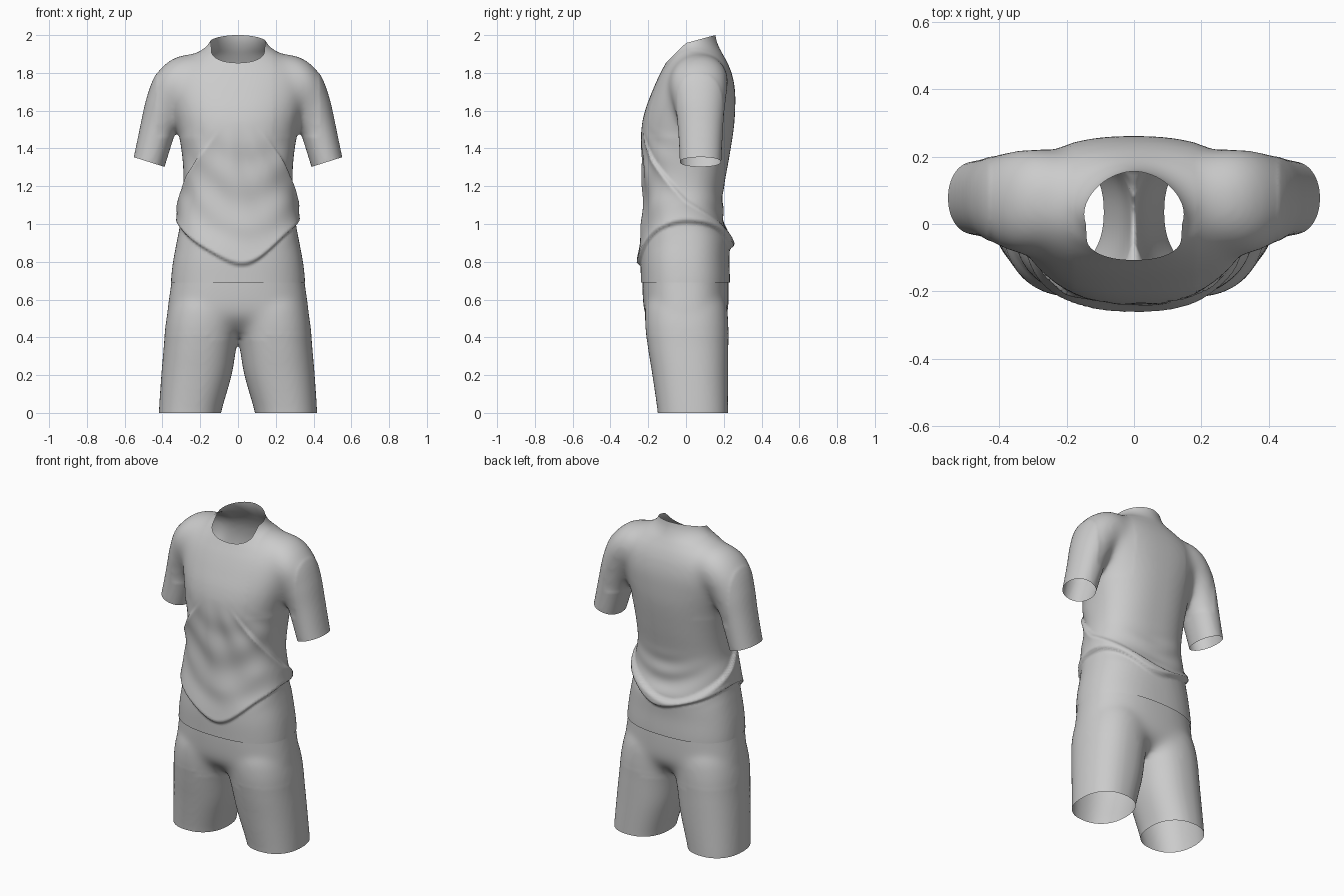
import bpy, bmesh, math
from mathutils import Vector

cube = bpy.data.objects.get("Cube")
if cube:
    bpy.data.objects.remove(cube, do_unlink=True)

fabric = bpy.data.materials.new("light_grey_fabric")
fabric.use_nodes = True
GREY = (0.6, 0.6, 0.6, 1)
fabric.diffuse_color = GREY
fabric.node_tree.nodes["Principled BSDF"].inputs["Base Color"].default_value = GREY
SIDES = 64


def spow(v, p):
    return math.copysign(abs(v) ** p, v)


def smoothstep(a, b, v):
    t = min(max((v - a) / (b - a), 0), 1)
    return t * t * (3 - 2 * t)


def flow(rows, steps=6):
    """Smooth curve through rows of section values."""
    rows = [rows[0]] + rows + [rows[-1]]
    out = []
    for p, q, r, s in zip(rows, rows[1:], rows[2:], rows[3:]):
        for k in range(steps):
            t = k / steps
            out.append([b + t / 2 * (c - a + t * (2 * a - 5 * b + 4 * c - d + t * (3 * (b - c) + d - a)))
                        for a, b, c, d in zip(p, q, r, s)])
    return out + [rows[-1]]


def loft(bm, sections):
    """Closed tube through sections of (centre, across vector, depth vector, roundness power)."""
    rings = []
    for c, u, w, power in sections:
        ring = []
        for i in range(SIDES):
            a = math.tau * i / SIDES
            ring.append(bm.verts.new(c + u * spow(math.cos(a), power) + w * spow(math.sin(a), power)))
        rings.append(ring)
    faces = [bm.faces.new(rings[0]), bm.faces.new(rings[-1])]
    for r, s in zip(rings, rings[1:]):
        for i in range(SIDES):
            j = (i + 1) % SIDES
            faces.append(bm.faces.new((r[i], r[j], s[j], s[i])))
    bmesh.ops.recalc_face_normals(bm, faces=faces)


def level(z, x0, x1, front, back, power):
    """Horizontal section given by its extents."""
    return (Vector(((x0 + x1) / 2, (front + back) / 2, z)),
            Vector(((x1 - x0) / 2, 0, 0)), Vector((0, (back - front) / 2, 0)), power)


def fuse(name, bm):
    """Blend overlapping tubes into one skin and return it for shaping."""
    me = bpy.data.meshes.new(name)
    bm.to_mesh(me)
    bm.free()
    ob = bpy.data.objects.new(name, me)
    bpy.context.scene.collection.objects.link(ob)
    rm = ob.modifiers.new("skin", 'REMESH')
    rm.mode = 'VOXEL'
    rm.voxel_size = 0.011
    sm = ob.modifiers.new("soften", 'SMOOTH')
    sm.factor = 0.5
    sm.iterations = 10
    bpy.context.view_layer.update()
    skin = bpy.data.meshes.new_from_object(ob.evaluated_get(bpy.context.evaluated_depsgraph_get()))
    ob.modifiers.clear()
    ob.data = skin
    out = bmesh.new()
    out.from_mesh(skin)
    return ob, out


def relax(bm, where, rounds):
    """Round off the joins between tubes."""
    verts = [v for v in bm.verts if where(v.co)]
    for _ in range(rounds):
        bmesh.ops.smooth_vert(bm, verts=verts, factor=0.5, use_axis_x=True, use_axis_y=True, use_axis_z=True)


def trim(bm, point, normal, keep=lambda p: True):
    """Open the skin by cutting away everything beyond a plane."""
    faces = [f for f in bm.faces if keep(f.calc_center_median())]
    geom = set(faces)
    for f in faces:
        geom.update(f.verts)
        geom.update(f.edges)
    bmesh.ops.bisect_plane(bm, geom=list(geom), plane_co=point,
                           plane_no=Vector(normal).normalized(), clear_outer=True)


def finish(ob, bm):
    bm.to_mesh(ob.data)
    bm.free()
    ob.data.materials.clear()
    ob.data.materials.append(fabric)
    for p in ob.data.polygons:
        p.use_smooth = True
        p.material_index = 0


# Shirt: body tube (height, half width, front, back, roundness)
bm = bmesh.new()
body = [(.6, .357, -.237, .23, .82), (.7, .355, -.239, .232, .82), (.8, .344, -.24, .227, .82),
        (.9, .325, -.235, .22, .82), (1.0, .305, -.228, .197, .82), (1.1, .298, -.225, .19, .82),
        (1.2, .285, -.226, .2, .82), (1.35, .293, -.234, .228, .82), (1.5, .318, -.236, .252, .84),
        (1.6, .343, -.217, .26, .84), (1.7, .365, -.18, .26, .84), (1.78, .365, -.145, .247, .86),
        (1.84, .325, -.114, .226, .9), (1.89, .255, -.09, .2, 1), (1.93, .18, -.083, .178, 1.08),
        (1.98, .143, -.085, .16, 1.08), (2.06, .132, -.085, .15, 1.05)]
loft(bm, [level(z, -w, w, f, b, p) for z, w, f, b, p in flow(body)])

# Sleeves (x, depth centre, height, tilt in degrees, radius, depth)
sleeve = [(.1, .075, 1.79, 82, .1, .1), (.25, .072, 1.775, 72, .128, .148), (.332, .066, 1.727, 47, .124, .156),
          (.383, .073, 1.63, 25, .109, .138), (.425, .077, 1.5, 17, .095, .12), (.47, .077, 1.33, 17, .086, .11),
          (.49, .077, 1.265, 17, .085, .109)]
for side in (1, -1):
    loft(bm, [(Vector((side * x, y, z)),
               Vector((side * math.cos(math.radians(t)), 0, math.sin(math.radians(t)))) * r,
               Vector((0, d, 0)), .94) for x, y, z, t, r, d in flow(sleeve)])
shirt, bm = fuse("shirt", bm)
relax(bm, lambda p: .19 < abs(p.x) < .43 and p.z > 1.46, 40)

# Draped folds around the waist
for v in bm.verts:
    x, y, z = v.co
    if z > 1.62 or (abs(x) > .345 and z > 1.15):
        continue
    a = abs(math.atan2(x, -y))
    s, c = math.sin(a), math.cos(a)
    # overhanging pouch, low in front and behind, high at the sides
    edge = .78 + .22 * s * s if c > 0 else .87 + .13 * s * s
    d = z - edge + .008 * math.sin(x * 19)
    push = .026 * smoothstep(-.006, .022, d) * math.exp(-max(d, 0) / .12)
    # diagonal sash fold from the chest round to the back
    rise = .32 * c + .13 * c ** 4 if c > 0 else .2 * c
    d = 1.13 + rise + .012 * math.sin(x * 9) - z
    push += .026 * smoothstep(-.006, .025, d) * math.exp(-max(d, 0) / .06) * smoothstep(.35, 1.0, a)
    # soft drapes fanning down the front, sagging creases low on the back
    if c > 0:
        window = smoothstep(.84, 1.0, z) * (1 - smoothstep(1.3, 1.55, z))
        push += .005 * window * c * math.sin(x / (1.75 - z) * 16 + 7 * z) + .004 * window * c * math.sin(
            27 * (z - x * x * 3) + 6 * x)
    else:
        window = smoothstep(.88, .97, z) * (1 - smoothstep(1.05, 1.25, z))
        push += .005 * window * c * c * math.sin(48 * (z - 1.6 * x * x) + 5 * x)
    v.co += Vector((x, y, 0)).normalized() * push

# Openings: hem, neckline, sleeve ends
trim(bm, (0, 0, .69), (0, 0, -1))
trim(bm, (0, 0, 1.958), (0, -.088, .09), lambda p: p.z > 1.7)
trim(bm, (0, 0, 1.958), (0, -.042, .155), lambda p: p.z > 1.7)
for side in (1, -1):
    trim(bm, (side * .47, 0, 1.328), (side * .3, 0, -.95),
         lambda p: p.x * side > .345 and 1.1 < p.z < 1.45)
finish(shirt, bm)

# Shorts: hips and two legs
bm = bmesh.new()
hips = [(.41, .2, -.09, .1), (.46, .33, -.17, .18), (.52, .372, -.217, .219), (.6, .366, -.229, .226),
        (.7, .352, -.231, .224), (.8, .34, -.23, .22)]
loft(bm, [level(z, -w, w, f, b, .82) for z, w, f, b in flow(hips)])
leg = [(-.05, .097, .42, -.147, .222), (.02, .085, .418, -.152, .222), (.2, .034, .406, -.178, .223),
       (.35, .008, .393, -.202, .224), (.48, -.02, .382, -.217, .224), (.6, -.04, .355, -.205, .205),
       (.72, 0, .3, -.12, .12)]
for side in (1, -1):
    loft(bm, [level(z, side * i, side * o, f, b, .88) for z, i, o, f, b in flow(leg)])
shorts, bm = fuse("shorts", bm)
relax(bm, lambda p: abs(p.x) < .16 and .39 < p.z < .66, 30)
relax(bm, lambda p: .42 < p.z < .7, 12)

# Openings: leg ends and waist
trim(bm, (0, 0, 0), (0, 0, -1))
trim(bm, (0, 0, .715), (0, 0, 1))
finish(shorts, bm)
